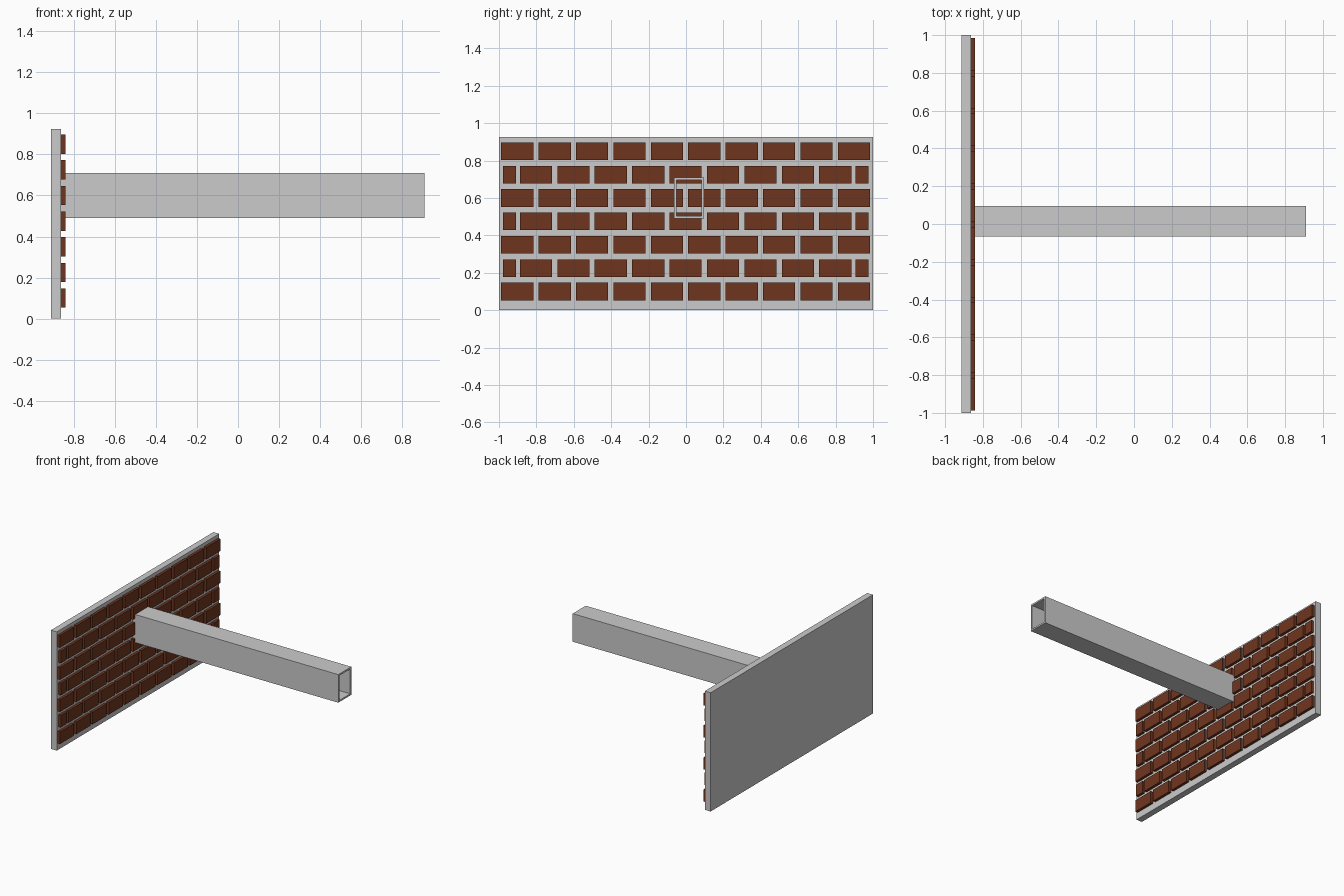
import bpy, bmesh
from mathutils import Matrix, Vector

if "Cube" in bpy.data.objects:
    bpy.data.objects.remove(bpy.data.objects["Cube"])


def add_box(bm, lo, hi):
    lo, hi = Vector(lo), Vector(hi)
    m = Matrix.Translation((lo + hi) / 2) @ Matrix.Diagonal((*(hi - lo), 1))
    bmesh.ops.create_cube(bm, size=1, matrix=m)


def finish(bm, name, mat=None):
    bmesh.ops.recalc_face_normals(bm, faces=bm.faces)
    me = bpy.data.meshes.new(name)
    bm.to_mesh(me)
    bm.free()
    ob = bpy.data.objects.new(name, me)
    bpy.context.collection.objects.link(ob)
    if mat:
        me.materials.append(mat)
    return ob


X_BACK, X_WALL, X_BRICK, X_END = -0.912, -0.862, -0.841, 0.91

# mortar slab
bm = bmesh.new()
add_box(bm, (X_BACK, -1, 0), (X_WALL, 1, 0.925))
finish(bm, "wall_slab")

# bricks: full rows alternate with offset rows closed by half bricks
brick_mat = bpy.data.materials.new("brick_brown")
brick_mat.diffuse_color = (0.16, 0.036, 0.013, 1)
brick_mat.use_nodes = True
brick_mat.node_tree.nodes["Principled BSDF"].inputs["Base Color"].default_value = brick_mat.diffuse_color
bm = bmesh.new()
for row in range(7):
    z = 0.10 + 0.125 * row
    if row % 2 == 0:
        spans = [(-0.902 + 0.2 * i, 0.172) for i in range(10)]
    else:
        spans = [(-0.802 + 0.2 * i, 0.172) for i in range(9)]
        spans += [(-0.944, 0.07), (0.941, 0.07)]
    for y, w in spans:
        add_box(bm, (X_WALL, y - w / 2, z - 0.047), (X_BRICK, y + w / 2, z + 0.047))
finish(bm, "bricks", brick_mat)

# hollow rectangular beam, open at the end
bm = bmesh.new()
y0, y1, z0, z1, t = -0.065, 0.095, 0.49, 0.709, 0.013


def ring(x, d):
    pts = [(y0 + d, z0 + d), (y1 - d, z0 + d), (y1 - d, z1 - d), (y0 + d, z1 - d)]
    return [bm.verts.new((x, y, z)) for y, z in pts]


loops = [ring(X_WALL, 0), ring(X_END, 0), ring(X_END, t), ring(X_WALL, t)]
for k in range(4):
    a, b = loops[k], loops[(k + 1) % 4]
    for i in range(4):
        j = (i + 1) % 4
        bm.faces.new((a[i], a[j], b[j], b[i]))
finish(bm, "hollow_beam")
